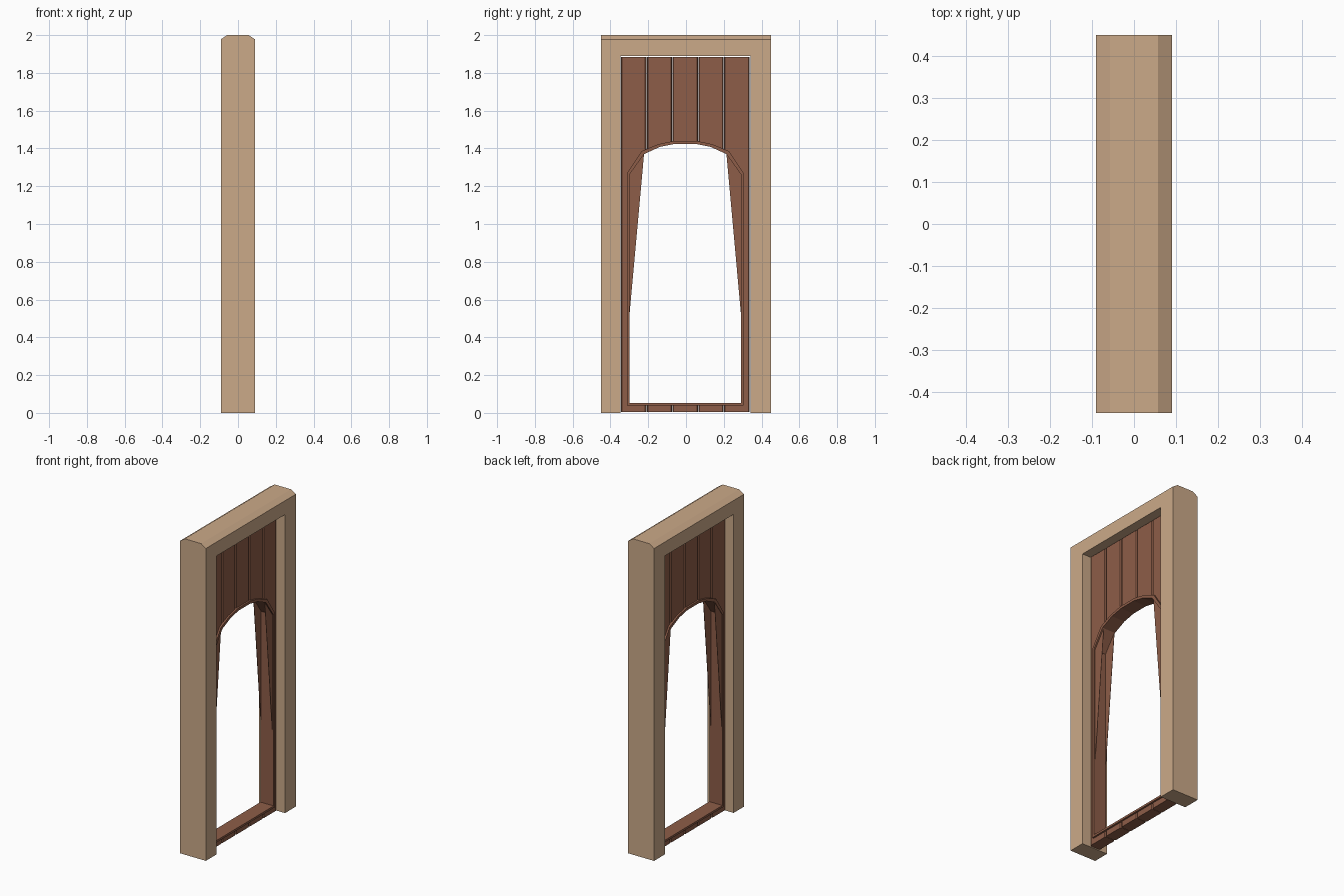
import bpy, bmesh

if "Cube" in bpy.data.objects:
    bpy.data.objects.remove(bpy.data.objects["Cube"])


def material(name, color):
    m = bpy.data.materials.new(name)
    m.diffuse_color = color
    m.use_nodes = True
    m.node_tree.nodes["Principled BSDF"].inputs["Base Color"].default_value = m.diffuse_color
    return m


TAN = material("tan_wood", (0.60, 0.40, 0.25, 1))
BROWN = material("brown_wood", (0.27, 0.11, 0.065, 1))


def finish(bm, name, mat):
    bmesh.ops.recalc_face_normals(bm, faces=bm.faces)
    me = bpy.data.meshes.new(name)
    bm.to_mesh(me)
    bm.free()
    ob = bpy.data.objects.new(name, me)
    bpy.context.collection.objects.link(ob)
    me.materials.append(mat)
    return ob


def prism(bm, pts, x0, x1):
    """Extrude a (y, z) outline from x0 to x1."""
    a = [bm.verts.new((x0, y, z)) for y, z in pts]
    b = [bm.verts.new((x1, y, z)) for y, z in pts]
    bm.faces.new(a)
    bm.faces.new(b[::-1])
    n = len(pts)
    for i in range(n):
        j = (i + 1) % n
        bm.faces.new((a[i], a[j], b[j], b[i]))


def mirrored(half, cy):
    """Complete a left half outline (bottom to top) about y = cy."""
    return [(cy - y, z) for y, z in half] + [(cy + y, z) for y, z in half[::-1]]


CY = -0.004

# Outer frame: U outline with a chamfered top
bm = bmesh.new()
prism(bm, [(-0.45, 0), (-0.45, 1.978), (0.45, 1.978), (0.45, 0),
           (0.342, 0), (0.342, 1.89), (-0.346, 1.89), (-0.346, 0)], -0.091, 0.09)
bm.normal_update()
top = [f for f in bm.faces if all(v.co.z > 1.97 for v in f.verts)]
ext = bmesh.ops.extrude_face_region(bm, geom=top)
for v in ext["geom"]:
    if isinstance(v, bmesh.types.BMVert):
        v.co.z = 2.0
        v.co.x *= 0.63
bmesh.ops.delete(bm, geom=top, context='FACES_ONLY')
finish(bm, "door_frame", TAN)

# Arched opening outlines
outer = mirrored([(0.308, 0.04), (0.308, 1.27), (0.232, 1.385),
                  (0.145, 1.422), (0.06, 1.44)], CY)
inner = mirrored([(0.295, 0.053), (0.295, 1.262), (0.218, 1.37),
                  (0.135, 1.408), (0.055, 1.424)], CY)

# Five planks with chamfered long edges
bm = bmesh.new()
W, T, C = 0.1365, 0.035, 0.006
for i in range(5):
    y0 = CY + (i - 2.5) * W + 0.001
    y1 = y0 + W - 0.002
    section = [(-T, y0 + C), (-T, y1 - C), (-T + C, y1), (T - C, y1),
               (T, y1 - C), (T, y0 + C), (T - C, y0), (-T + C, y0)]
    f = bm.faces.new([bm.verts.new((x, y, 0.005)) for x, y in section])
    e = bmesh.ops.extrude_face_region(bm, geom=[f])
    for v in e["geom"]:
        if isinstance(v, bmesh.types.BMVert):
            v.co.z = 1.885
planks = finish(bm, "door_planks", BROWN)

# Cut the opening through the planks
bm = bmesh.new()
prism(bm, outer, -0.2, 0.2)
cutter = finish(bm, "opening_cutter", BROWN)
cutter.hide_render = True
cut = planks.modifiers.new("opening", 'BOOLEAN')
cut.object = cutter
cut.operation = 'DIFFERENCE'
cut.solver = 'EXACT'
bpy.context.view_layer.objects.active = planks
planks.select_set(True)
bpy.ops.object.modifier_apply(modifier="opening")
bpy.data.objects.remove(cutter)

# Raised lining around the opening
bm = bmesh.new()
R = 0.046
rings = [[bm.verts.new((x, y, z)) for y, z in pts]
         for x, pts in ((-R, outer), (R, outer), (R, inner), (-R, inner))]
n = len(outer)
for k in range(4):
    p, q = rings[k], rings[(k + 1) % 4]
    for i in range(n):
        j = (i + 1) % n
        bm.faces.new((p[i], p[j], q[j], q[i]))
finish(bm, "opening_lining", BROWN)

# Slim tapered brackets under the arch on both sides and both faces
bm = bmesh.new()
for s in (-1, 1):
    for x in (-0.042, 0.036):
        prism(bm, [(CY + s * y, z) for y, z in
                   ((0.297, 0.5), (0.297, 1.264), (0.218, 1.372))], x - 0.001, x + 0.001)
finish(bm, "arch_brackets", BROWN)
